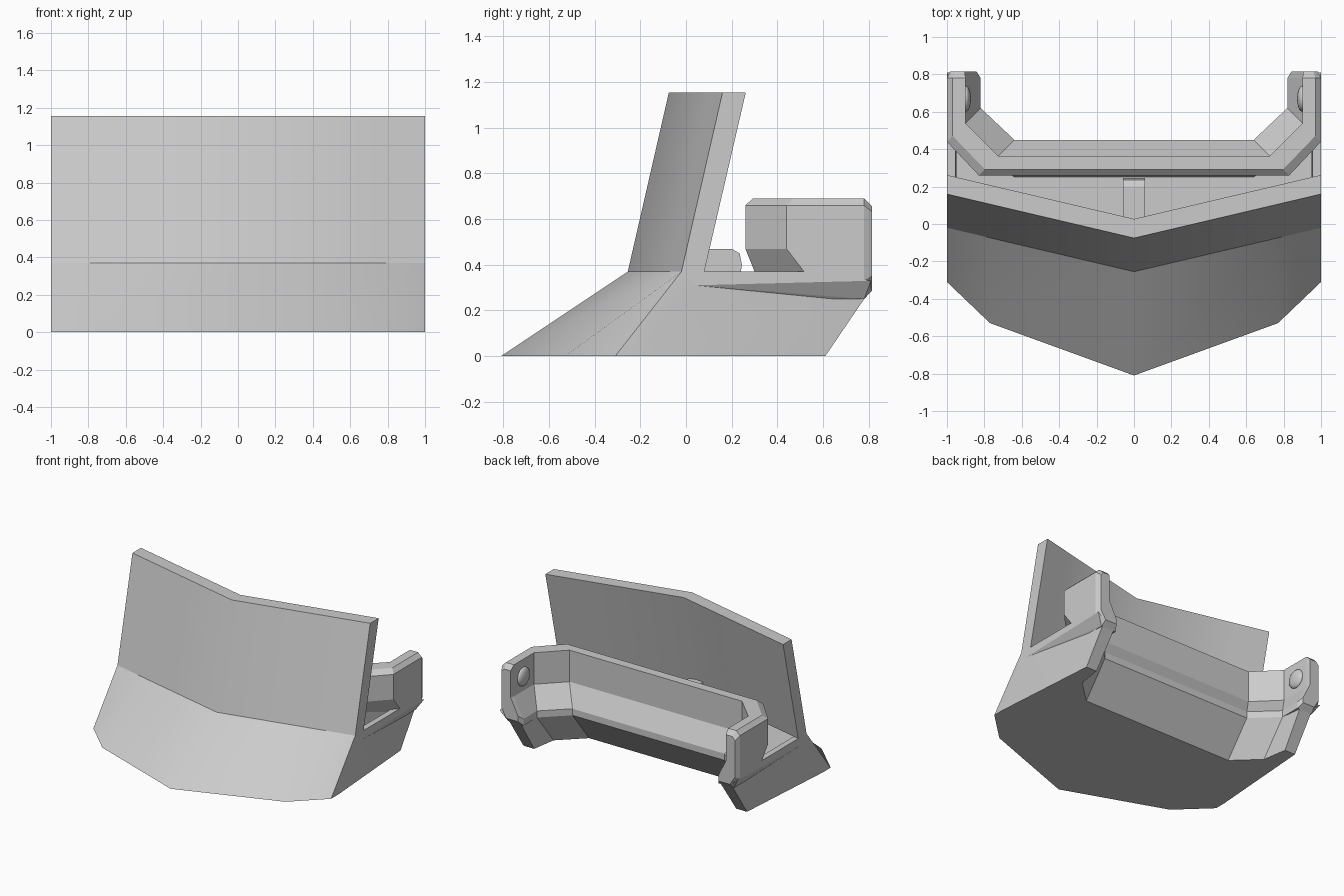
import bpy, bmesh, math
from mathutils import Vector

old = bpy.data.objects.get("Cube")
if old:
    bpy.data.objects.remove(old, do_unlink=True)

grey = bpy.data.materials.new("plain_grey")
grey.use_nodes = True
colour = (0.6, 0.6, 0.6, 1)
grey.diffuse_color = colour
grey.node_tree.nodes["Principled BSDF"].inputs["Base Color"].default_value = colour


def finish(name, bm, angle=None, fix=True):
    """Turn a bmesh into a named grey object, smoothed below the angle."""
    bmesh.ops.remove_doubles(bm, verts=bm.verts, dist=0.0005)
    if fix:
        bmesh.ops.recalc_face_normals(bm, faces=bm.faces)
    mesh = bpy.data.meshes.new(name)
    bm.to_mesh(mesh)
    bm.free()
    mesh.materials.append(grey)
    ob = bpy.data.objects.new(name, mesh)
    bpy.context.collection.objects.link(ob)
    if angle:
        bpy.ops.object.select_all(action='DESELECT')
        bpy.context.view_layer.objects.active = ob
        ob.select_set(True)
        bpy.ops.object.shade_smooth_by_angle(angle=math.radians(angle))
    return ob


def both_sides(half):
    """Right half from front centre round to the back, closed by its mirror."""
    rest = [(-x, y, z) for x, y, z in reversed(half) if x > 0]
    return half + rest


def bridge(bm, ring_a, ring_b, closed=True):
    n = len(ring_a)
    for i in range(n if closed else n - 1):
        j = (i + 1) % n
        bm.faces.new((ring_a[i], ring_a[j], ring_b[j], ring_b[i]))


def verts(bm, points):
    return [bm.verts.new(p) for p in points]


# Scoop and blade: an open shell whose front runs up into the leaning V plate
bm = bmesh.new()
low = both_sides([(0, -.81, 0), (.77, -.53, 0), (1, -.31, 0), (1, -.22, 0),
                  (.94, .61, 0), (.85, .61, 0), (.82, .42, 0), (.64, .25, 0)])
high = both_sides([(0, -.255, .37), (.77, -.074, .37), (1, -.02, .37), (1, .04, .31),
                   (.94, .78, .25), (.84, .78, .25), (.82, .62, .25), (.64, .45, .25)])
low_ring, high_ring = verts(bm, low), verts(bm, high)
bridge(bm, low_ring, high_ring)
bm.faces.new(list(reversed(low_ring)))

xs = (-1, -.77, 0, .77, 1)


def blade_row(y, z):
    return verts(bm, [(x, y + .235 * abs(x), z) for x in xs])


fold = high_ring[-2:] + high_ring[:3]
front_top = blade_row(-.075, 1.155)
back_top = blade_row(.027, 1.155)
back_low = blade_row(-.155, .37)
rows = [fold, front_top, back_top, back_low]
for a, b in zip(rows, rows[1:]):
    bridge(bm, a, b, closed=False)
for end in (0, -1):
    ends = [r[end] for r in rows]
    bm.faces.new(ends if end == 0 else list(reversed(ends)))
finish("scoop_and_blade", bm, 32)

# Rear bracket: a U-shaped bar, its section given as (share from outer to inner, height)
SECTION = [(0, .47), (0, .66), (.17, .69), (.55, .69), (.55, .45), (1, .30), (1, .25), (.3, .25)]
STATIONS = [((.83, .26), (.64, .45), (.80, .30, .37)),
            ((1, .44), (.82, .62), (1, .54, .34)),
            ((1, .78), (.82, .78), (1, .78, .33))]


def bracket_ring(outer, inner, foot):
    o, i = Vector(outer), Vector(inner)
    pts = [(*o.lerp(i, t), z) for t, z in SECTION]
    return pts + [foot]


half = [bracket_ring(*s) for s in STATIONS]
# Chamfered arm tip: the last section shrunk towards its middle
tip = []
for x, y, z in half[-1]:
    tip.append((x + (.92 - x) * .22, .815, z + (.48 - z) * .16))
half.append(tip)
path = [[(-x, y, z) for x, y, z in ring] for ring in reversed(half)] + half
bm = bmesh.new()
rings = [verts(bm, r) for r in path]
for a, b in zip(rings, rings[1:]):
    bridge(bm, a, b)
bm.faces.new(rings[0])
bm.faces.new(list(reversed(rings[-1])))
finish("rear_bracket", bm)

for side, word in ((1, "left"), (-1, "right")):
    # Tapered rail joining the blade to the bracket arm
    bm = bmesh.new()
    outer = [(-.02, .37), (.04, .31), (.81, .33), (.54, .37)]
    under = [(.04, .31), (.6, .25), (.78, .25), (.81, .29)]
    top = [(-.02, .37), (.54, .37)]
    for x, pts in ((1, outer), (.95, under), (.955, top)):
        verts(bm, [(side * x, y, z) for y, z in pts])
    bmesh.ops.convex_hull(bm, input=bm.verts)
    finish(word + "_rail", bm)

    # Domed pin on the inner face of the arm
    bm = bmesh.new()
    bmesh.ops.create_uvsphere(bm, u_segments=20, v_segments=12, radius=.07)
    for v in bm.verts:
        v.co = Vector((v.co.x * .4 + side * .9, v.co.y + .67, v.co.z + .56))
    finish(word + "_pin", bm, 40)

# Central tab behind the blade
bm = bmesh.new()
profile = [(-.16, .37), (-.14, .47), (.2, .47), (.235, .45), (.245, .40), (.24, .37)]
left, right = [verts(bm, [(x, y, z) for y, z in profile]) for x in (-.058, .058)]
bridge(bm, left, right)
bm.faces.new(left)
bm.faces.new(list(reversed(right)))
finish("centre_tab", bm)
